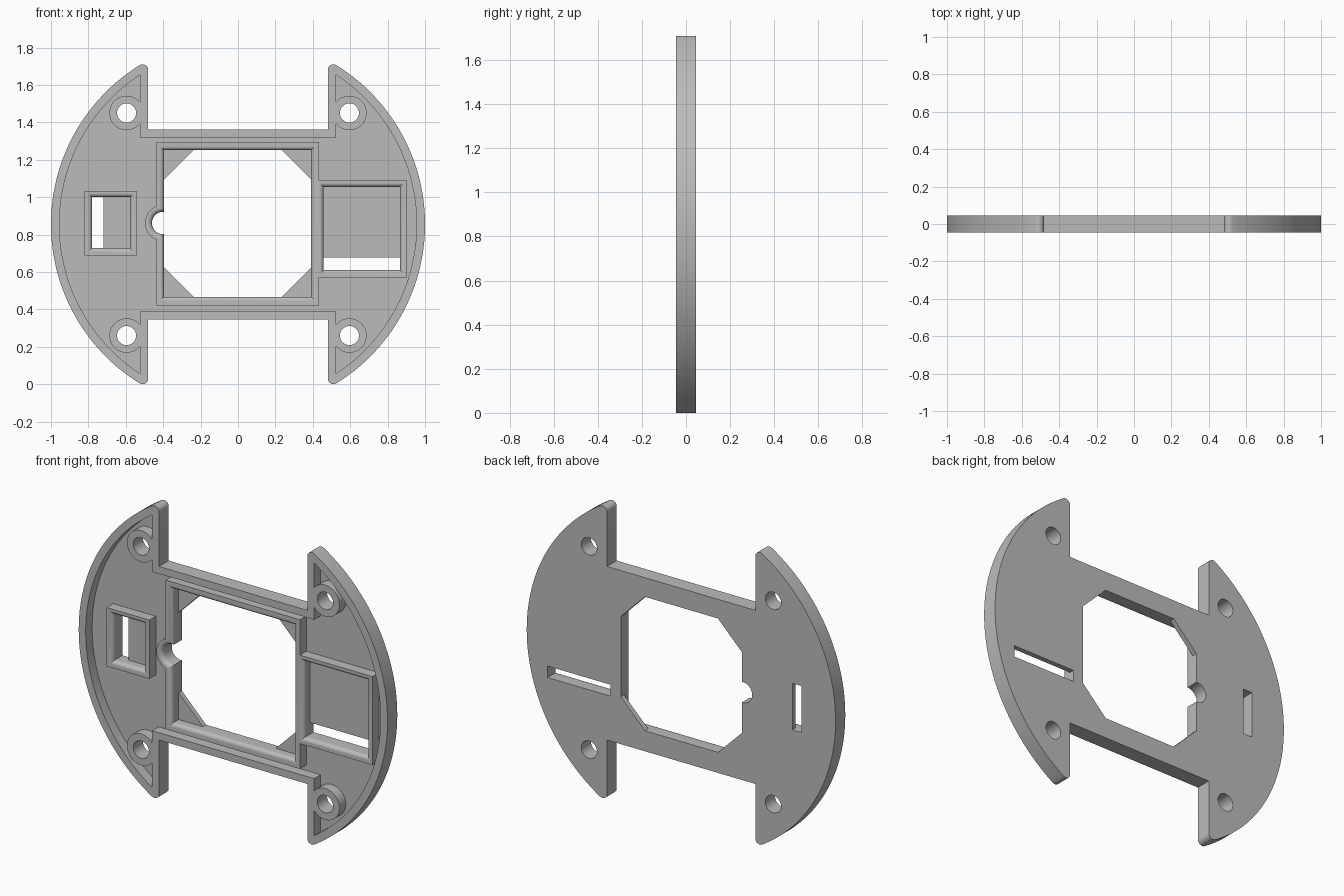
import bpy, bmesh
from math import sin, cos, pi, sqrt, atan2

if "Cube" in bpy.data.objects:
    bpy.data.objects.remove(bpy.data.objects["Cube"])

FRONT, BACK, FLOOR = -0.045, 0.045, 0.015
MID = 0.855          # height of the disc centre
FILLET = 0.024

grey = bpy.data.materials.new("plain grey")
grey.use_nodes = True
grey.diffuse_color = (0.5, 0.5, 0.5, 1)
grey.node_tree.nodes["Principled BSDF"].inputs["Base Color"].default_value = (0.5, 0.5, 0.5, 1)


def loft(name, sections):
    """Closed solid through (y, outline) sections, outlines in x and z."""
    bm = bmesh.new()
    rings = [[bm.verts.new((x, y, z)) for x, z in pts] for y, pts in sections]
    n = len(rings[0])
    for a, b in zip(rings, rings[1:]):
        for i in range(n):
            j = (i + 1) % n
            bm.faces.new((a[i], a[j], b[j], b[i]))
    bm.faces.new(rings[0])
    bm.faces.new(rings[-1])
    bmesh.ops.recalc_face_normals(bm, faces=bm.faces)
    mesh = bpy.data.meshes.new(name)
    bm.to_mesh(mesh)
    bm.free()
    mesh.materials.append(grey)
    obj = bpy.data.objects.new(name, mesh)
    bpy.context.collection.objects.link(obj)
    return obj


def prism(name, pts, y0, y1):
    return loft(name, [(y0, pts), (y1, pts)])


def flared(name, outline, depth):
    """Pocket cutter whose front edge is rounded over; outline(d) grows by d."""
    sections = [(FRONT - 0.02, outline(FILLET))]
    steps = 6
    for k in range(steps + 1):
        a = k / steps * pi / 2
        sections.append((FRONT + FILLET * sin(a), outline(FILLET * (1 - cos(a)))))
    sections[1] = (FRONT, outline(FILLET))
    # quarter-round from the front face down to the straight wall
    for k in range(1, steps + 1):
        t = FILLET * (1 - cos(k / steps * pi / 2))
        d = FILLET - sqrt(max(0, FILLET ** 2 - (FILLET - t) ** 2))
        sections[k + 1] = (FRONT + t, outline(d))
    sections.append((depth, outline(0)))
    return loft(name, sections)


def rect(x0, x1, z0, z1, d=0):
    return [(x0 - d, z0 - d), (x1 + d, z0 - d), (x1 + d, z1 + d), (x0 - d, z1 + d)]


def circle(cx, cz, r, n=48):
    return [(cx + r * cos(2 * pi * i / n), cz + r * sin(2 * pi * i / n)) for i in range(n)]


def notched_disc(radius, notch_x, bar_z, tip):
    """Disc with a wide notch above and below; tips rounded by radius tip."""
    cx = notch_x + tip
    cz = sqrt((radius - tip) ** 2 - cx ** 2)
    end = atan2(cz, cx)
    q = [(radius * cos(end * i / 32), radius * sin(end * i / 32)) for i in range(33)]
    if tip:
        for i in range(1, 11):
            t = end + (pi - end) * i / 10
            q.append((cx + tip * cos(t), cz + tip * sin(t)))
    q.append((notch_x, bar_z))
    ring = q + [(-x, z) for x, z in reversed(q)]
    ring += [(-x, -z) for x, z in q[1:]] + [(x, -z) for x, z in reversed(q[1:])]
    return [(x, z + MID) for x, z in ring]


plate = prism("mounting_plate", notched_disc(1, 0.48, 0.508, 0.03), FRONT, BACK)


def combine(tool, operation):
    mod = plate.modifiers.new(tool.name, "BOOLEAN")
    mod.operation, mod.solver, mod.object = operation, "EXACT", tool
    bpy.context.view_layer.objects.active = plate
    bpy.ops.object.modifier_apply(modifier=mod.name)
    bpy.data.objects.remove(tool)


def add(name, pts):
    combine(prism(name, pts, FRONT, FLOOR + 0.01), "UNION")


def cut(name, pts, y0=FRONT - 0.02, y1=BACK + 0.02):
    combine(prism(name, pts, y0, y1), "DIFFERENCE")


# hollow front, leaving the rim and the floor
cut("recess", notched_disc(0.955, 0.525, 0.465, 0), y1=FLOOR)

# raised blocks: central frame, cable boss, two pockets, four screw bosses
screws = [(sx * 0.596, MID + sz * 0.595) for sx in (-1, 1) for sz in (-1, 1)]
add("frame", rect(-0.437, 0.432, 0.422, 1.295))
add("cable_boss", circle(-0.4, 0.862, 0.097))
add("small_pocket", rect(-0.82, -0.543, 0.688, 1.032))
add("large_pocket", rect(0.41, 0.903, 0.57, 1.088))
for x, z in screws:
    add("screw_boss", circle(x, z, 0.092))

# pockets with rounded front edges, down to the floor
window = (-0.395, 0.391, 0.467, 1.251)
small = (-0.78, -0.578, 0.728, 1.0)
large = (0.457, 0.865, 0.61, 1.055)
for box in (window, small, large):
    combine(flared("pocket", lambda d: rect(*box, d), FLOOR), "DIFFERENCE")
combine(flared("cable_hole", lambda d: circle(-0.4, 0.862, 0.06 + d), BACK + 0.02), "DIFFERENCE")

# openings through the floor: eight-sided window, slots and screw holes
x0, x1, z0, z1 = window
c = 0.157
cut("window_floor", [(x0 + c, z0), (x1 - c, z0), (x1, z0 + c), (x1, z1 - c),
                     (x1 - c, z1), (x0 + c, z1), (x0, z1 - c), (x0, z0 + c)], y0=FLOOR - 0.01)
cut("upright_slot", rect(small[0], -0.72, small[2], small[3]), y0=FLOOR - 0.01)
cut("level_slot", rect(large[0], large[1], large[2], 0.677), y0=FLOOR - 0.01)
for x, z in screws:
    cut("screw_hole", circle(x, z, 0.051))

bpy.ops.object.select_all(action="DESELECT")
plate.select_set(True)
bpy.context.view_layer.objects.active = plate
bpy.ops.object.shade_smooth_by_angle(angle=pi / 6)
